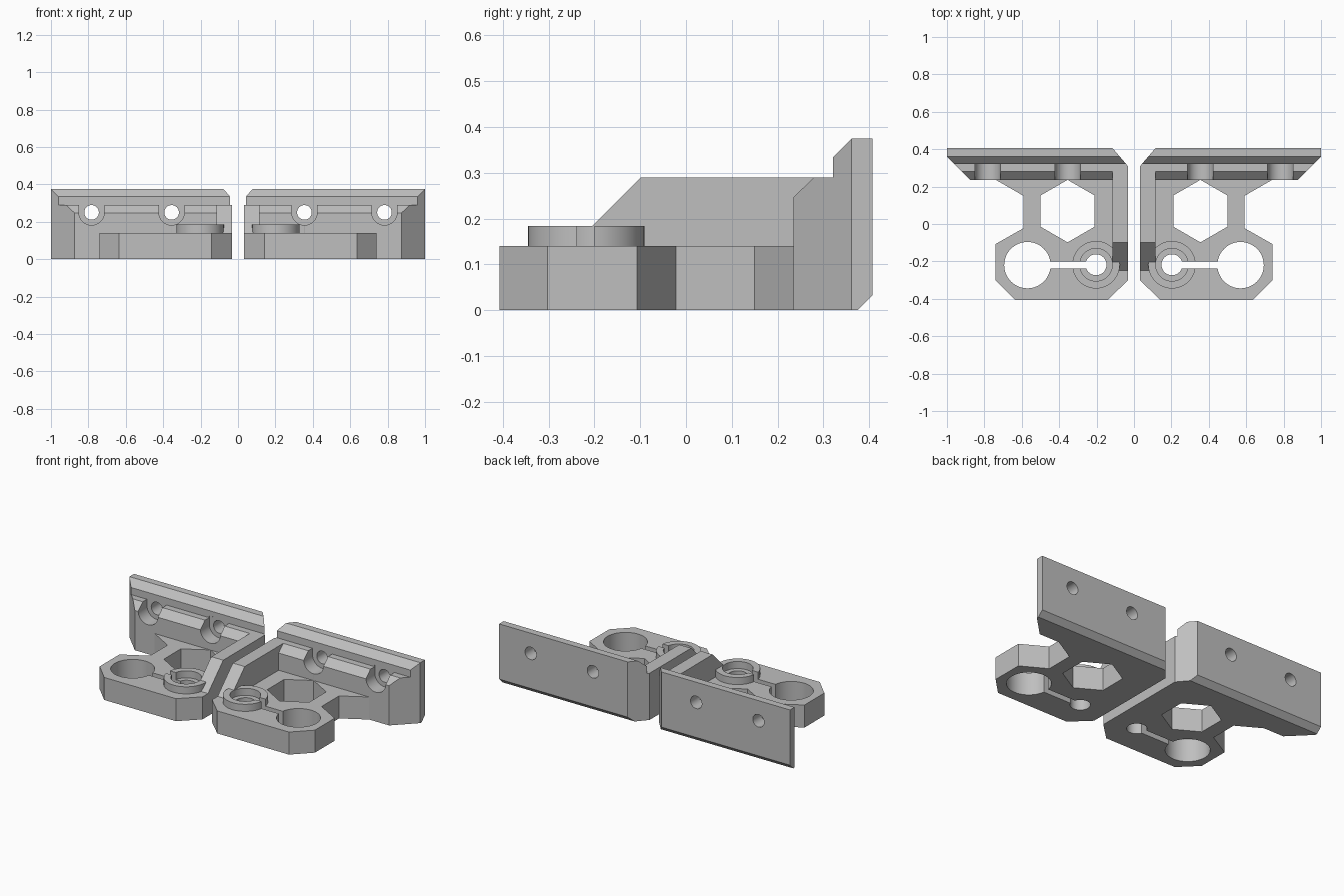
import bpy, bmesh, math
from mathutils import Vector, Matrix

cube = bpy.data.objects.get("Cube")
if cube:
    bpy.data.objects.remove(cube, do_unlink=True)

grey = bpy.data.materials.new("plain grey")
grey.use_nodes = True
COLOUR = (0.52, 0.52, 0.52, 1)
grey.diffuse_color = COLOUR
grey.node_tree.nodes["Principled BSDF"].inputs["Base Color"].default_value = COLOUR


def prism(name, points, vector):
    """Extrude a flat outline along a vector."""
    bm = bmesh.new()
    face = bm.faces.new([bm.verts.new(p) for p in points])
    out = bmesh.ops.extrude_face_region(bm, geom=[face])["geom"]
    moved = [v for v in out if isinstance(v, bmesh.types.BMVert)]
    bmesh.ops.translate(bm, verts=moved, vec=Vector(vector))
    bmesh.ops.recalc_face_normals(bm, faces=bm.faces)
    mesh = bpy.data.meshes.new(name)
    bm.to_mesh(mesh)
    bm.free()
    mesh.materials.append(grey)
    obj = bpy.data.objects.new(name, mesh)
    bpy.context.collection.objects.link(obj)
    return obj


def plan(name, outline, z0, z1):
    return prism(name, [(x, y, z0) for x, y in outline], (0, 0, z1 - z0))


def side(name, outline, x0, x1):
    return prism(name, [(x0, y, z) for y, z in outline], (x1 - x0, 0, 0))


def box(name, x0, x1, y0, y1, z0, z1):
    return plan(name, [(x0, y0), (x1, y0), (x1, y1), (x0, y1)], z0, z1)


def ring(cx, cy, r, n=48, turn=0.0):
    return [(cx + r * math.cos(turn + i * math.tau / n),
             cy + r * math.sin(turn + i * math.tau / n)) for i in range(n)]


def bore(name, x, z, r, y0, y1):
    """Round bar lying along y."""
    return prism(name, [(a, y0, b) for a, b in ring(x, z, r)], (0, y1 - y0, 0))


def combine(target, tool, operation):
    mod = target.modifiers.new(operation.title(), 'BOOLEAN')
    mod.operation, mod.solver, mod.object = operation, 'EXACT', tool
    bpy.context.view_layer.objects.active = target
    bpy.ops.object.modifier_apply(modifier=mod.name)
    bpy.data.objects.remove(tool, do_unlink=True)


BASE_TOP, RIB_TOP = 0.14, 0.29
BOSS = (0.203, -0.218)
CLAMP = (0.57, -0.22)

# Floor slab, rising rib and back wall
body = box("left_bracket", -0.1, 0.85, -0.5, 0.3, -0.05, BASE_TOP)
wall = side("wall", [(0.235, -0.05), (0.325, -0.05), (0.375, 0), (0.407, 0.032),
                     (0.407, 0.375), (0.362, 0.375), (0.321, 0.334),
                     (0.321, RIB_TOP), (0.28, RIB_TOP), (0.235, 0.247)], -0.06, 1.1)
rib = side("rib", [(-0.25, -0.03), (0.31, -0.03), (0.31, RIB_TOP),
                   (-0.098, RIB_TOP), (-0.25, 0.138)], -0.08, 0.115)
for part in (wall, rib):
    combine(body, part, 'UNION')

# Raised boss around the small hole
combine(body, plan("boss", ring(*BOSS, 0.127), 0.05, 0.184), 'UNION')

# Trim everything to the plan outline with its clipped corners
outline = [(0.142, -0.407), (0.635, -0.407), (0.74, -0.302), (0.74, -0.107),
           (0.59, -0.022), (0.59, 0.15), (0.737, 0.235), (0.874, 0.235),
           (1.0, 0.361), (1.0, 0.42), (0.127, 0.42), (0.033, 0.31), (0.033, -0.302)]
combine(body, plan("trim", outline, 0, 0.5), 'INTERSECT')

# Vertical openings: hexagon, clamp hole, small hole, counterbore and slot
cutters = [
    plan("hexagon", ring(0.355, 0.069, 0.167, 6, math.pi / 2), -0.1, 0.6),
    plan("clamp_hole", ring(*CLAMP, 0.124), -0.1, 0.6),
    plan("small_hole", ring(*BOSS, 0.056), -0.1, 0.6),
    plan("counterbore", ring(*BOSS, 0.087), BASE_TOP, 0.6),
    box("slot", BOSS[0], CLAMP[0], -0.238, -0.2, -0.1, 0.6),
]
# Screw holes with open-topped head pockets in the back wall
for x in (0.355, 0.783):
    cutters += [
        bore("screw_hole", x, 0.25, 0.039, 0.1, 0.6),
        bore("head_pocket", x, 0.25, 0.068, 0.15, 0.322),
        box("pocket_mouth", x - 0.068, x + 0.068, 0.15, 0.322, 0.25, 0.3),
    ]
for cutter in cutters:
    combine(body, cutter, 'DIFFERENCE')

# Opposite bracket is a mirror image
mesh = body.data.copy()
mesh.transform(Matrix.Scale(-1, 4, (1, 0, 0)))
mesh.flip_normals()
mirrored = bpy.data.objects.new("right_bracket", mesh)
bpy.context.collection.objects.link(mirrored)

for obj in (body, mirrored):
    bpy.ops.object.select_all(action='DESELECT')
    obj.select_set(True)
    bpy.context.view_layer.objects.active = obj
    bpy.ops.object.shade_smooth_by_angle(angle=math.radians(20))
